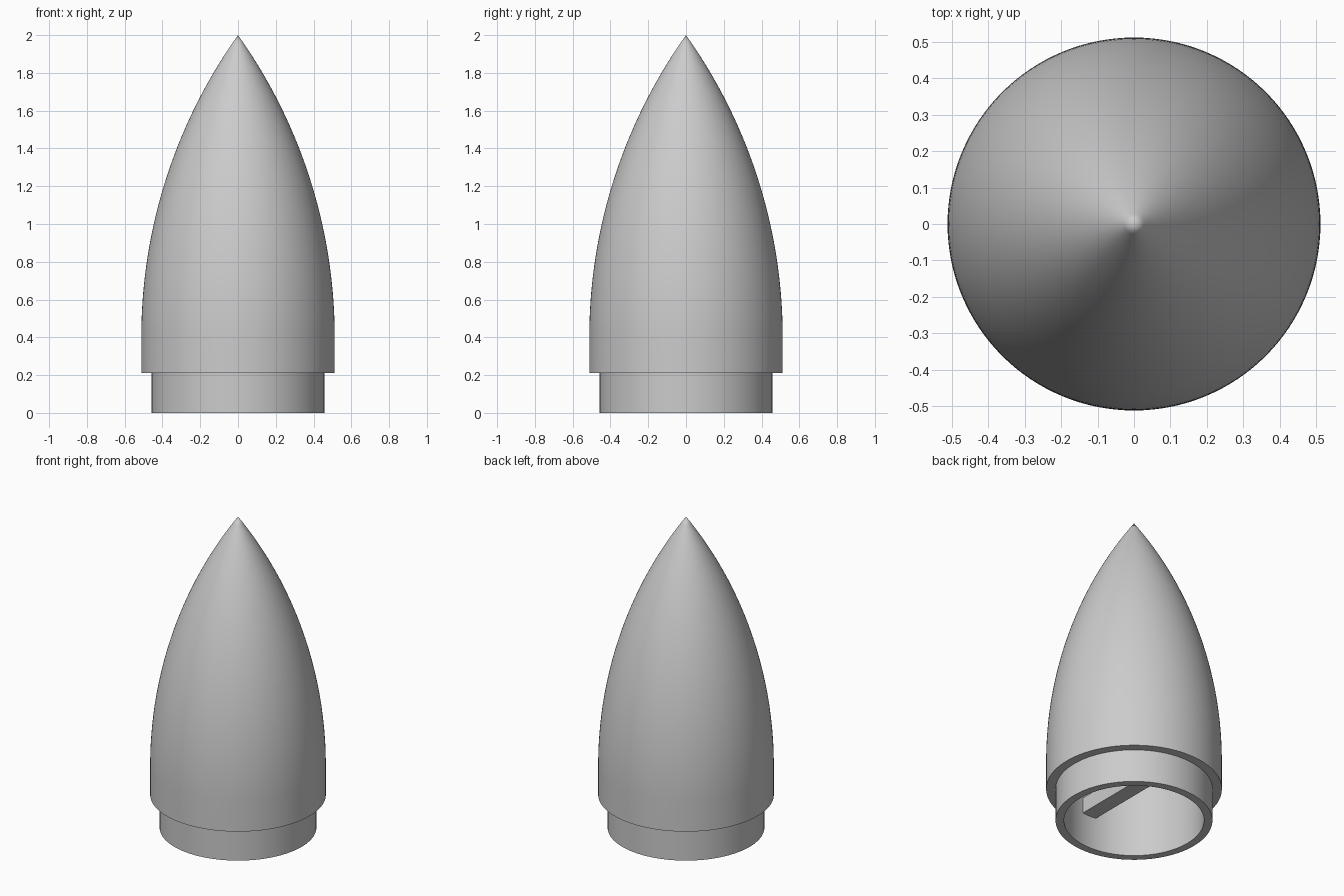
import bpy
import bmesh
import math

default = bpy.data.objects.get("Cube")
if default:
    bpy.data.objects.remove(default, do_unlink=True)

BODY_R, SHOULDER_R, BORE_R = 0.512, 0.457, 0.408
SHOULDER_Z, TANGENT_Z, TIP_Z = 0.212, 0.4, 2.0
SEGMENTS, STEPS = 128, 40

grey = bpy.data.materials.new("plain grey")
grey.use_nodes = True
grey.diffuse_color = (0.6, 0.6, 0.6, 1)
grey.node_tree.nodes["Principled BSDF"].inputs["Base Color"].default_value = (0.6, 0.6, 0.6, 1)


def add_object(name, bm):
    bmesh.ops.recalc_face_normals(bm, faces=bm.faces)
    mesh = bpy.data.meshes.new(name)
    bm.to_mesh(mesh)
    bm.free()
    mesh.materials.append(grey)
    obj = bpy.data.objects.new(name, mesh)
    bpy.context.collection.objects.link(obj)
    return obj


def ogive(radius, tip_z):
    """Circular-arc profile, tangent to the cylinder, from its base to the tip."""
    length = tip_z - TANGENT_Z
    arc = (radius ** 2 + length ** 2) / (2 * radius)
    points = []
    for i in range(STEPS + 1):
        h = length * i / STEPS
        r = math.sqrt(arc ** 2 - h ** 2) + radius - arc
        points.append((max(r, 0) if i < STEPS else 0, TANGENT_Z + h))
    return points


# Hollow nose cone: outer arc down to the stepped shoulder, then back up the bore
profile = ogive(BODY_R, TIP_Z)[::-1]
profile += [(BODY_R, SHOULDER_Z), (SHOULDER_R, SHOULDER_Z), (SHOULDER_R, 0), (BORE_R, 0)]
profile += ogive(BORE_R, 1.8)

bm = bmesh.new()
verts = [bm.verts.new((r, 0, z)) for r, z in profile]
edges = [bm.edges.new(pair) for pair in zip(verts, verts[1:])]
bmesh.ops.spin(bm, geom=verts + edges, cent=(0, 0, 0), axis=(0, 0, 1),
               angle=2 * math.pi, steps=SEGMENTS, use_duplicate=False)
bmesh.ops.remove_doubles(bm, verts=bm.verts, dist=1e-5)
nose_cone = add_object("nose_cone", bm)

bpy.ops.object.select_all(action="DESELECT")
nose_cone.select_set(True)
bpy.context.view_layer.objects.active = nose_cone
bpy.ops.object.shade_smooth_by_angle(angle=math.radians(30))

# Cross bar spanning the bore, level with the shoulder step
bm = bmesh.new()
bmesh.ops.create_cube(bm, size=1)
bmesh.ops.scale(bm, vec=(0.1, 2 * BORE_R + 0.02, 0.1), verts=bm.verts)
bmesh.ops.translate(bm, vec=(0, 0, SHOULDER_Z + 0.05), verts=bm.verts)
add_object("cross_bar", bm)
